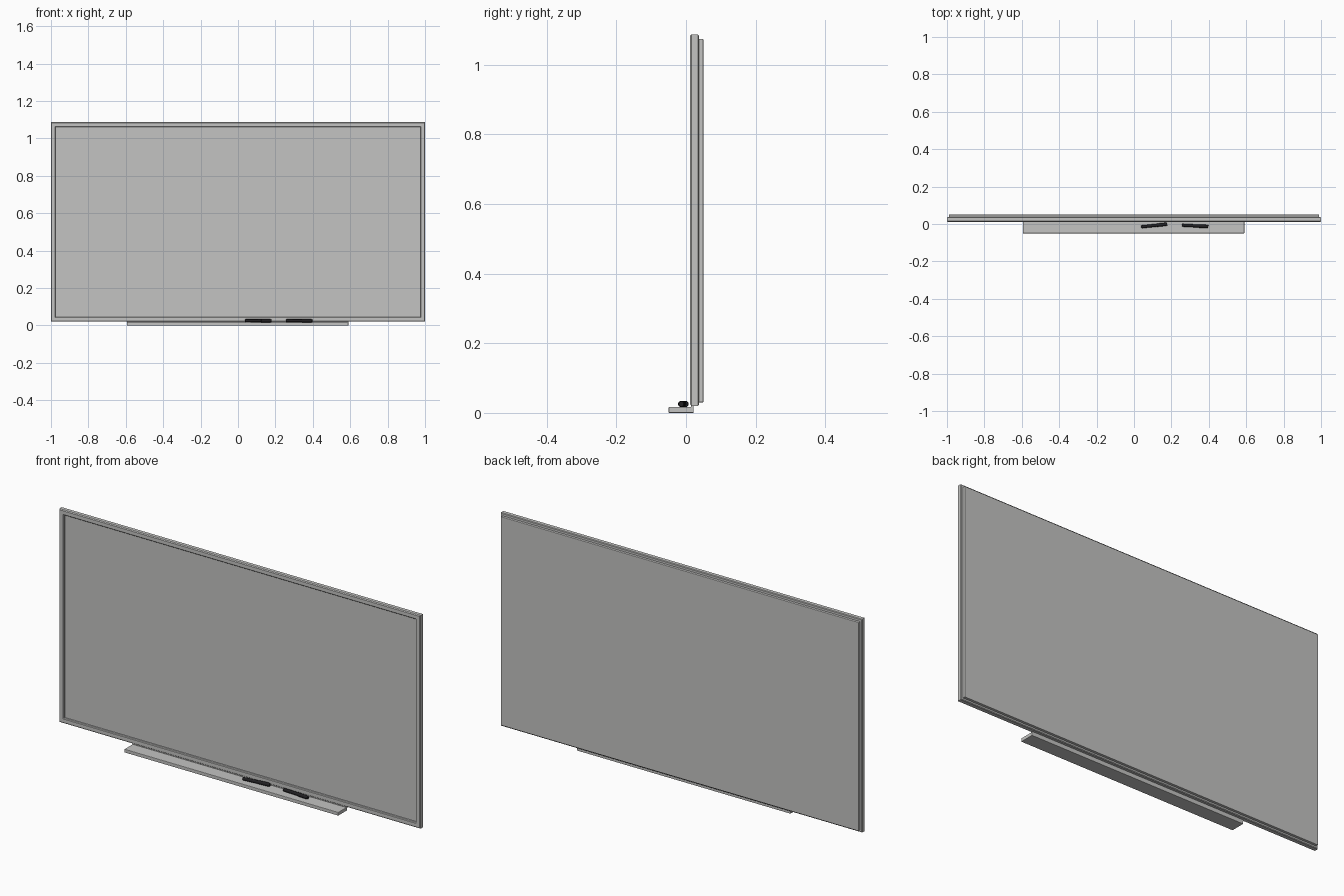
import bpy, math
from mathutils import Vector

cube = bpy.data.objects.get("Cube")
if cube:
    bpy.data.objects.remove(cube, do_unlink=True)


def material(name, rgb):
    m = bpy.data.materials.new(name)
    m.use_nodes = True
    m.diffuse_color = (*rgb, 1)
    m.node_tree.nodes["Principled BSDF"].inputs["Base Color"].default_value = (*rgb, 1)
    return m


grey = material("light grey", (0.55, 0.55, 0.54))
black = material("marker black", (0.015, 0.014, 0.016))


def box(name, lo, hi, bevel=0):
    lo, hi = Vector(lo), Vector(hi)
    bpy.ops.mesh.primitive_cube_add(size=1, location=(lo + hi) / 2)
    ob = bpy.context.object
    ob.name = name
    ob.scale = hi - lo
    bpy.ops.object.transform_apply(location=False, rotation=False, scale=True)
    ob.data.materials.append(grey)
    if bevel:
        mod = ob.modifiers.new("soft edges", 'BEVEL')
        mod.width = bevel
        mod.segments = 2
    return ob


# Frame: four mitred rails swept from one section (inset from the outer edge, depth)
W, BOTTOM, TOP = 1.0, 0.02, 1.087
section = [(0.004, 0.012), (0.022, 0.012), (0.025, 0.015), (0.025, 0.037),
           (0.003, 0.037), (0, 0.034), (0, 0.016)]
verts, faces, n = [], [], len(section)
for sx, top in ((-1, False), (1, False), (1, True), (-1, True)):
    for inset, y in section:
        verts.append((sx * (W - inset), y, TOP - inset if top else BOTTOM + inset))
for c in range(4):
    d = (c + 1) % 4
    for i in range(n):
        j = (i + 1) % n
        faces.append((c * n + i, d * n + i, d * n + j, c * n + j))
mesh = bpy.data.meshes.new("frame")
mesh.from_pydata(verts, [], faces)
mesh.materials.append(grey)
frame = bpy.data.objects.new("frame", mesh)
bpy.context.collection.objects.link(frame)

# Writing surface, recessed in the frame, and the backing panel
box("writing_surface", (-0.98, 0.024, 0.04), (0.98, 0.036, 1.067))
box("back_panel", (-0.99, 0.036, 0.03), (0.99, 0.05, 1.074), 0.002)

# Pen tray and the bracket that joins it to the frame
box("pen_tray", (-0.594, -0.05, 0), (0.59, 0.022, 0.017), 0.002)
box("tray_bracket", (-0.594, 0.014, 0.012), (0.59, 0.022, 0.024))


# Markers: a lathed barrel with a cap ridge and narrow end, lying on the tray
def marker(name, x, y, angle):
    profile = [(-0.07, 0.006), (-0.067, 0.008), (0.015, 0.008), (0.016, 0.009),
               (0.062, 0.009), (0.07, 0.007)]
    sides = 16
    vs = [(px, r * math.cos(2 * math.pi * k / sides), r * math.sin(2 * math.pi * k / sides))
          for px, r in profile for k in range(sides)]
    fs = [(i * sides + k, i * sides + (k + 1) % sides,
           (i + 1) * sides + (k + 1) % sides, (i + 1) * sides + k)
          for i in range(len(profile) - 1) for k in range(sides)]
    fs.append(tuple(range(sides)))
    fs.append(tuple(reversed(range(len(vs) - sides, len(vs)))))
    me = bpy.data.meshes.new(name)
    me.from_pydata(vs, [], [f[::-1] for f in fs])
    me.materials.append(black)
    ob = bpy.data.objects.new(name, me)
    ob.location = (x, y, 0.0255)
    ob.rotation_euler.z = math.radians(angle)
    bpy.context.collection.objects.link(ob)
    bpy.ops.object.select_all(action='DESELECT')
    ob.select_set(True)
    bpy.context.view_layer.objects.active = ob
    bpy.ops.object.shade_smooth_by_angle(angle=math.radians(35))


marker("marker_right", 0.108, -0.008, 6)
marker("marker_left", 0.327, -0.01, -3)
